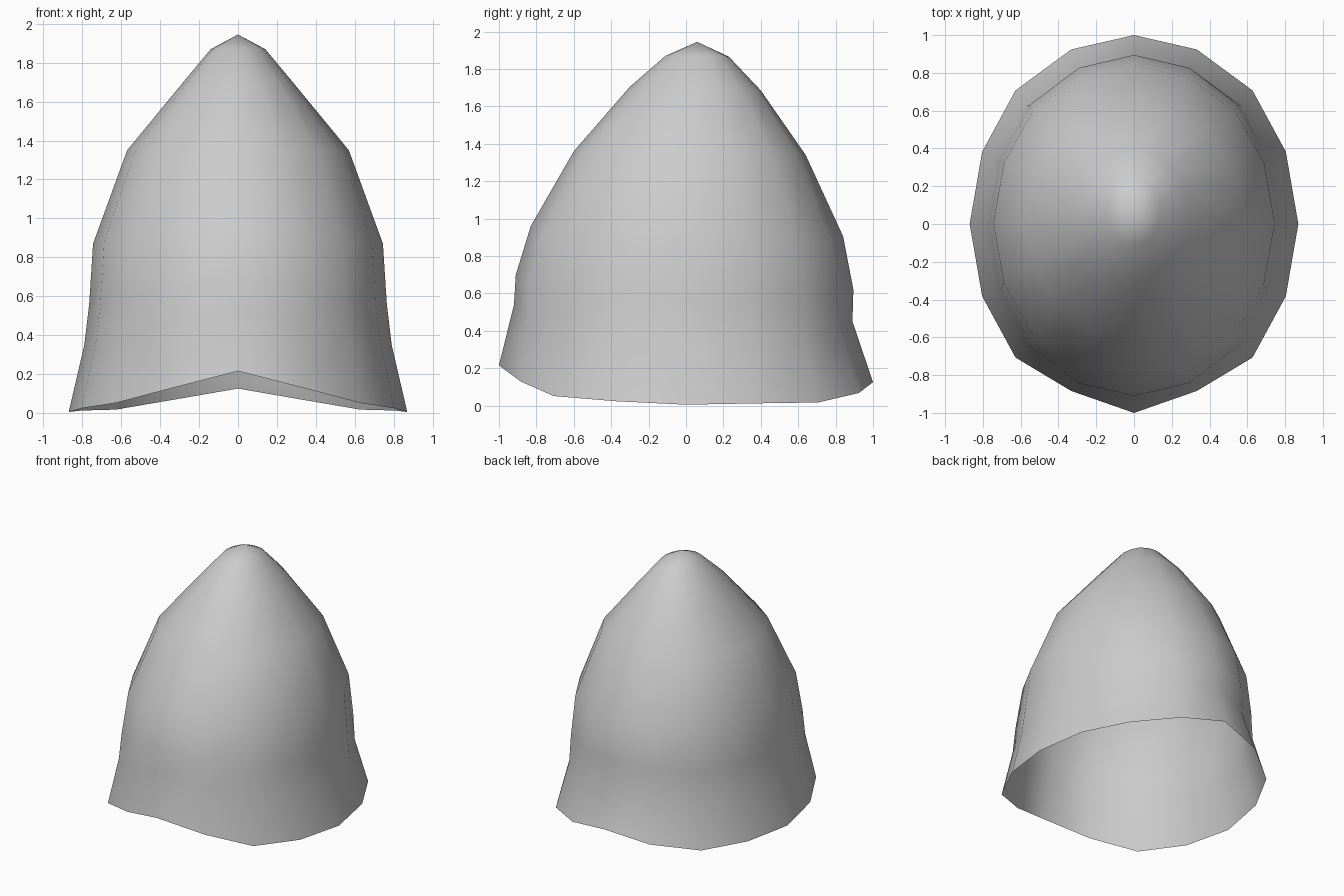
import bpy, bmesh, math

if "Cube" in bpy.data.objects:
    bpy.data.objects.remove(bpy.data.objects["Cube"])

SIDES = 16
# rings from rim upward: side x, front y, back y, side z, front z, back z
RINGS = [
    (0.870, -1.00, 1.00, 0.005, 0.215, 0.125),
    (0.790, -0.92, 0.89, 0.350, 0.54, 0.45),
    (0.765, -0.91, 0.895, 0.560, 0.70, 0.62),
    (0.745, -0.83, 0.84, 0.870, 0.96, 0.905),
    (0.570, -0.60, 0.64, 1.350, 1.36, 1.34),
    (0.290, -0.30, 0.40, 1.690, 1.705, 1.685),
    (0.140, -0.11, 0.23, 1.870, 1.87, 1.865),
]
APEX = (0, 0.06, 1.945)
# how far the hem lifts, from centre line round to the side
FRONT_LIFT = [1, 0.59, 0.22, 0.09, 0]
BACK_LIFT = [1, 0.52, 0.10, 0.06, 0]


def ring_point(ring, i):
    sx, fy, by, sz, fz, bz = ring
    a = 2 * math.pi * i / SIDES          # 0 is the front
    k = min(i, SIDES - i)
    front = k <= SIDES // 4
    step = k if front else SIDES // 2 - k
    lift = (FRONT_LIFT if front else BACK_LIFT)[step]
    z = sz + ((fz if front else bz) - sz) * lift
    cy = (fy + by) / 2
    y = cy - (by - fy) / 2 * math.cos(a)
    x = sx * math.sin(a)
    if step == 2:
        x *= 1.02
    elif step == 1 and ring is RINGS[0] and front:
        y += 0.04                        # pointed front hem
    return x, y, z


# thin open shell: stacked rings closed by a fan at the tip
bm = bmesh.new()
rows = [[bm.verts.new(ring_point(r, i)) for i in range(SIDES)] for r in RINGS]
tip = bm.verts.new(APEX)
for low, high in zip(rows, rows[1:]):
    for i in range(SIDES):
        j = (i + 1) % SIDES
        bm.faces.new((low[i], low[j], high[j], high[i]))
for i in range(SIDES):
    bm.faces.new((rows[-1][i], rows[-1][(i + 1) % SIDES], tip))
for f in bm.faces:
    f.smooth = True

mesh = bpy.data.meshes.new("hood_shell")
bm.to_mesh(mesh)
bm.free()
hood = bpy.data.objects.new("hood_shell", mesh)
bpy.context.collection.objects.link(hood)
